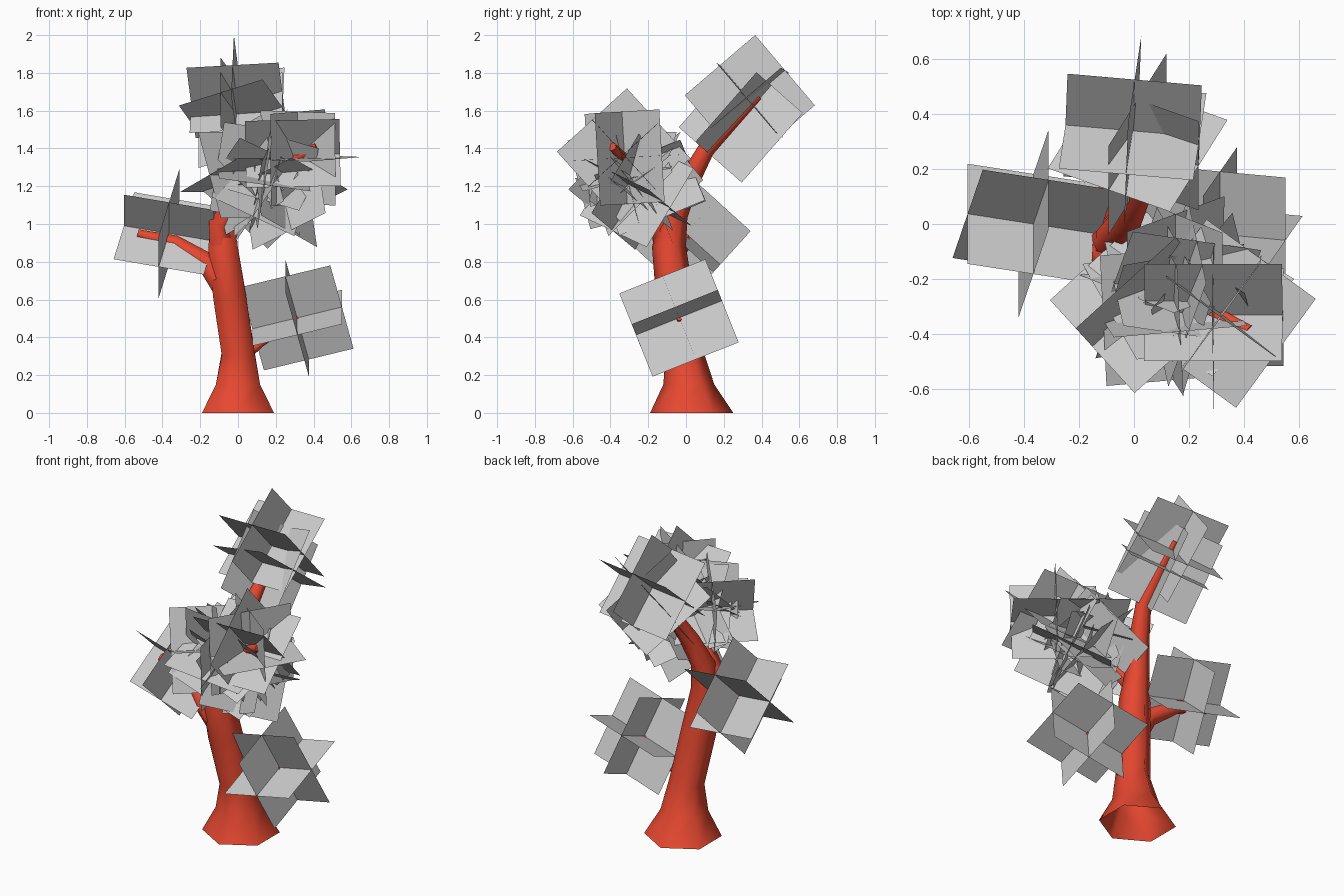
import bpy, bmesh, math
from mathutils import Vector, Euler

if "Cube" in bpy.data.objects:
    bpy.data.objects.remove(bpy.data.objects["Cube"])

bark = bpy.data.materials.new("bark")
bark.diffuse_color = (0.8, 0.065, 0.03, 1)
bark.use_nodes = True
bark.node_tree.nodes["Principled BSDF"].inputs["Base Color"].default_value = bark.diffuse_color


def finish(name, bm, mat=None):
    mesh = bpy.data.meshes.new(name)
    bm.to_mesh(mesh)
    bm.free()
    ob = bpy.data.objects.new(name, mesh)
    bpy.context.collection.objects.link(ob)
    if mat:
        mesh.materials.append(mat)
    return ob


def limb(name, path, sides=6, flat_start=False):
    """Tapered tube through (x, y, z, radius) points, closed at the tip."""
    bm = bmesh.new()
    pts = [Vector(p[:3]) for p in path]
    rings = []
    for i, p in enumerate(path):
        t = pts[min(i + 1, len(pts) - 1)] - pts[max(i - 1, 0)]
        if flat_start and i < 2:
            t = Vector((0, 0, 1))
        q = Vector((0, 0, 1)).rotation_difference(t.normalized())
        ring = []
        for k in range(sides):
            a = math.pi / 2 + 2 * math.pi * k / sides
            ring.append(bm.verts.new(pts[i] + q @ Vector((math.cos(a), math.sin(a), 0)) * p[3]))
        rings.append(ring)
    for r0, r1 in zip(rings, rings[1:]):
        for k in range(sides):
            j = (k + 1) % sides
            bm.faces.new((r0[k], r0[j], r1[j], r1[k]))
    bm.faces.new(rings[-1])
    for f in bm.faces:
        f.smooth = len(f.verts) == 4
    return finish(name, bm, bark)


def leaves(name, centre, u, w, size=0.49):
    """Three crossed square cards, set square to axes u and w."""
    u = Vector(u).normalized()
    w = Vector(w)
    w = (w - u * w.dot(u)).normalized()
    v = w.cross(u)
    c, h = Vector(centre), size / 2
    bm = bmesh.new()
    for a, b in ((u, v), (v, w), (w, u)):
        bm.faces.new([bm.verts.new(c + a * h * s + b * h * t)
                      for s, t in ((-1, -1), (1, -1), (1, 1), (-1, 1))])
    return finish(name, bm)


# trunk, running on into the top rear branch
limb("trunk", [(0, .03, 0, .22), (0, .015, .15, .135), (0, -.01, .32, .1),
               (-.045, -.06, .62, .1), (-.08, -.09, .88, .09),
               (-.075, -.06, 1.05, .07), (-.03, .01, 1.22, .058),
               (.02, .11, 1.4, .045), (.02, .385, 1.675, .018)], flat_start=True)

# side branches
limb("left_branch", [(-.06, -.06, .62, .06), (-.17, -.09, .8, .06),
                     (-.33, -.01, .9, .042), (-.53, .0, .95, .025)])
limb("right_branch", [(.02, -.02, .29, .035), (.12, -.035, .37, .025), (.32, -.037, .5, .014)])
limb("crown_branch", [(-.08, -.09, .85, .08), (-.1, -.12, 1.0, .065),
                      (.05, -.18, 1.17, .05), (.25, -.31, 1.32, .037), (.42, -.39, 1.41, .025)])

# leaf cards on the single branches
leaves("right_leaves", (.313, -.037, .503), (.97, -.09, .235), (.23, .36, -.9))
leaves("left_leaves", (-.365, .0, .95), (-.97, .15, .165), (0, .67, .74))
leaves("top_leaves_upper", (-.005, .338, 1.655), (.03, .76, .65), (.99, -.08, .06))
leaves("top_leaves_lower", (.013, .29, 1.55), (0, .65, .74), (.9, -.32, .28))

# dense front crown
leaves("crown_leaves_outer", (.29, -.33, 1.365), (1, 0, .02), (0, .74, .67), .5)
leaves("crown_leaves_level", (.317, -.325, 1.35), (.81, -.59, -.03), (.59, .81, .05))
leaves("crown_leaves_left", (.03, -.28, 1.26), (.6, -.66, .35), (.74, .67, 0))
crown = [((.13, -.33, 1.27), (15, 8, 5)), ((.15, -.19, 1.19), (30, 40, 20)),
         ((.24, -.26, 1.17), (-25, 20, 50)), ((.16, -.25, 1.28), (20, -35, 70)),
         ((.13, -.28, 1.21), (50, 25, 10))]
for i, (c, r) in enumerate(crown):
    m = Euler([math.radians(a) for a in r]).to_matrix()
    leaves(f"crown_leaves_inner_{i + 1}", c, m.col[0], m.col[1])
